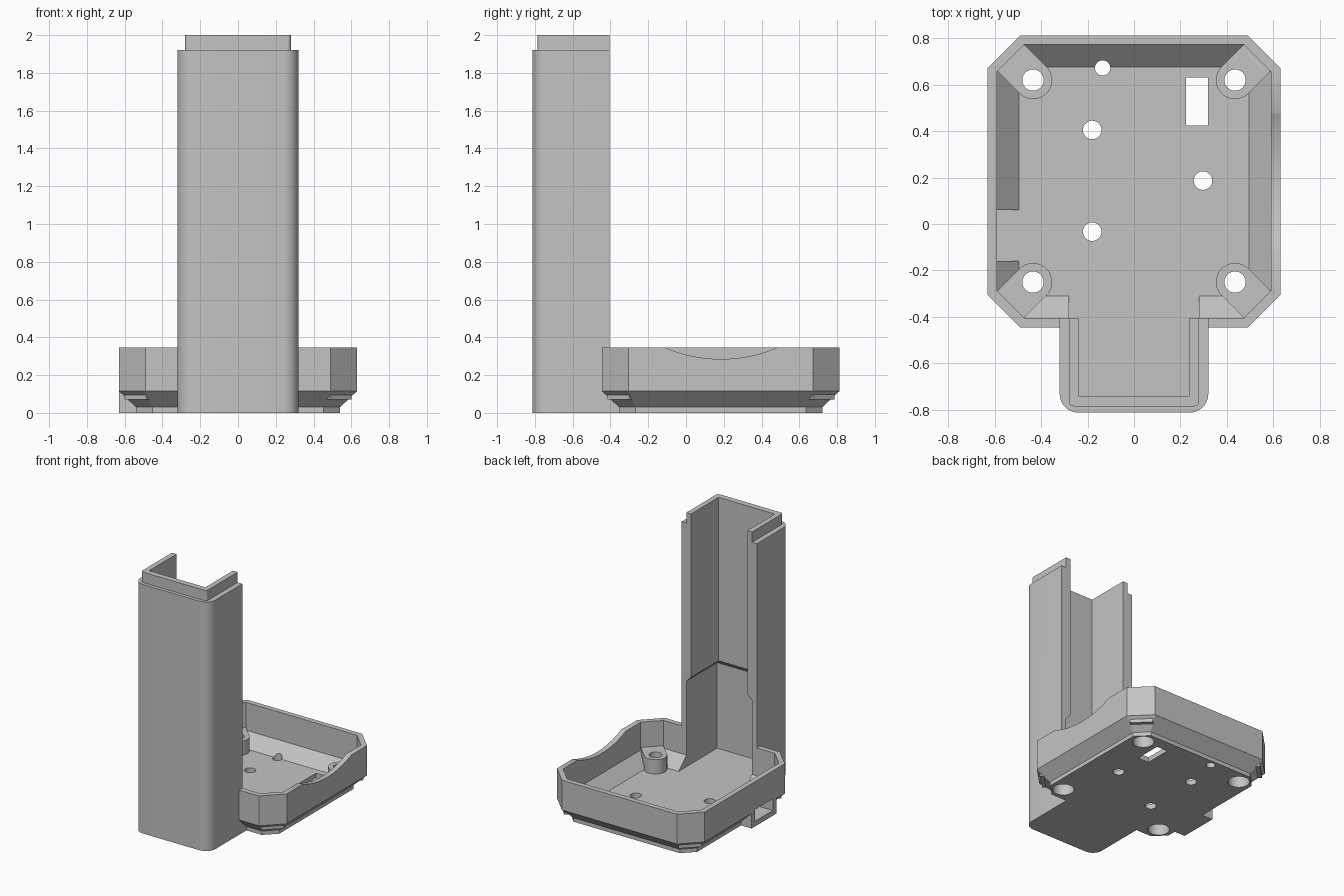
import bpy, bmesh, math
from mathutils import Matrix

if "Cube" in bpy.data.objects:
    bpy.data.objects.remove(bpy.data.objects["Cube"])

grey = bpy.data.materials.new("plain grey")
grey.diffuse_color = (0.55, 0.55, 0.55, 1)
grey.use_nodes = True
grey.node_tree.nodes["Principled BSDF"].inputs["Base Color"].default_value = grey.diffuse_color


def loft(name, rings):
    """Solid through matching rings, each given as (z, [(x, y), ...])."""
    bm = bmesh.new()
    loops = [[bm.verts.new((x, y, z)) for x, y in pts] for z, pts in rings]
    n = len(loops[0])
    bm.faces.new(loops[0][::-1])
    bm.faces.new(loops[-1])
    for a, b in zip(loops, loops[1:]):
        for i in range(n):
            j = (i + 1) % n
            bm.faces.new((a[i], a[j], b[j], b[i]))
    bmesh.ops.recalc_face_normals(bm, faces=bm.faces)
    me = bpy.data.meshes.new(name)
    bm.to_mesh(me)
    bm.free()
    me.materials.append(grey)
    ob = bpy.data.objects.new(name, me)
    bpy.context.collection.objects.link(ob)
    return ob


def rect(x0, x1, y0, y1):
    return [(x0, y0), (x1, y0), (x1, y1), (x0, y1)]


def octagon(d):
    """Tray outline moved inward by d."""
    k = d * math.tan(math.pi / 8)
    X, Y0, Y1 = 0.63 - d, -0.445 + d, 0.812 - d
    cx, ya, yb = 0.49 - k, -0.305 + k, 0.672 - k
    return [(-cx, Y0), (cx, Y0), (X, ya), (X, yb), (cx, Y1), (-cx, Y1), (-X, yb), (-X, ya)]


def circle(x, y, r, n=40):
    return [(x + r * math.cos(2 * math.pi * i / n), y + r * math.sin(2 * math.pi * i / n)) for i in range(n)]


def u_shape(hw, y0, y1, r, n=10):
    """Rectangle with its two front corners rounded."""
    pts = [(hw, y1), (-hw, y1)]
    for cx, a0 in ((-hw + r, math.pi), (hw - r, 1.5 * math.pi)):
        for i in range(n + 1):
            a = a0 + i / n * math.pi / 2
            pts.append((cx + r * math.cos(a), y0 + r + r * math.sin(a)))
    return pts


def prism(name, pts, z0, z1):
    return loft(name, [(z0, pts), (z1, pts)])


def combine(target, other, operation):
    m = target.modifiers.new("bool", 'BOOLEAN')
    m.operation, m.solver, m.object = operation, 'EXACT', other
    bpy.context.view_layer.objects.active = target
    bpy.ops.object.modifier_apply(modifier=m.name)
    bpy.data.objects.remove(other)


# Outer tray with a stepped, sloped underside
body = loft("tray_and_tower", [(0, octagon(0.09)), (0.03, octagon(0.09)),
                               (0.115, octagon(0)), (0.345, octagon(0))])

# Tower with a lip on top, and the base joining it to the tray
tower = u_shape(0.32, -0.812, -0.405, 0.08)
lip = u_shape(0.28, -0.785, -0.405, 0.02)
for part in (prism("tower", tower, 0, 1.92),
             prism("lip", lip, 1.8, 2.0),
             prism("base_join", rect(-0.32, 0.32, -0.6, -0.355), 0, 0.085),
             prism("port_box", rect(-0.63, -0.45, -0.2, 0.1), 0, 0.13)):
    combine(body, part, 'UNION')

# Hollow the tray, then the tower (wider below, narrower above)
combine(body, loft("tray_hollow", [(0.04, octagon(0.135)), (0.13, octagon(0.04)),
                                   (0.5, octagon(0.04))]), 'DIFFERENCE')
wide, narrow = rect(-0.28, 0.28, -0.78, -0.3), rect(-0.24, 0.24, -0.74, -0.3)
combine(body, loft("tower_hollow", [(0.04, wide), (0.70, wide), (0.74, narrow), (2.1, narrow)]), 'DIFFERENCE')

# Side port opening
combine(body, prism("port_hole", rect(-0.7, -0.45, -0.16, 0.06), 0.04, 0.13), 'DIFFERENCE')

# Corner screw posts, each a cylinder with a web running to the corner
posts = [(sx * 0.435, y, sx, sy) for sx in (-1, 1) for y, sy in ((0.62, 1), (-0.25, -1))]
for x, y, sx, sy in posts:
    combine(body, prism("post", circle(x, y, 0.082), 0.02, 0.15), 'UNION')
    web = prism("web", rect(0, 0.155, -0.081, 0.081), 0.07, 0.15)
    web.data.transform(Matrix.Translation((x, y, 0)) @ Matrix.Rotation(math.atan2(sy, sx), 4, 'Z'))
    combine(body, web, 'UNION')

# Screw holes with wide recesses underneath
for x, y, _, _ in posts:
    combine(body, prism("screw_hole", circle(x, y, 0.046), -0.1, 0.3), 'DIFFERENCE')
    combine(body, prism("screw_recess", circle(x, y, 0.075), -0.1, 0.09), 'DIFFERENCE')

# Floor holes and slot
for x, y, r in ((-0.135, 0.672, 0.033), (-0.18, 0.405, 0.04), (0.297, 0.187, 0.04), (-0.18, -0.033, 0.04)):
    combine(body, prism("floor_hole", circle(x, y, r), -0.1, 0.3), 'DIFFERENCE')
combine(body, prism("slot", rect(0.225, 0.318, 0.425, 0.63), -0.1, 0.2), 'DIFFERENCE')

# Shallow curved dip in the right rim
dip = prism("rim_dip", circle(0, 0, 0.755, 128), -0.1, 0.1)
dip.data.transform(Matrix.Translation((0.62, 0.185, 1.04)) @ Matrix.Rotation(math.pi / 2, 4, 'Y'))
combine(body, dip, 'DIFFERENCE')

# Smooth the rounded corners and holes, keep edges sharp
bpy.ops.object.select_all(action='DESELECT')
body.select_set(True)
bpy.context.view_layer.objects.active = body
bpy.ops.object.shade_smooth_by_angle(angle=math.radians(25))
